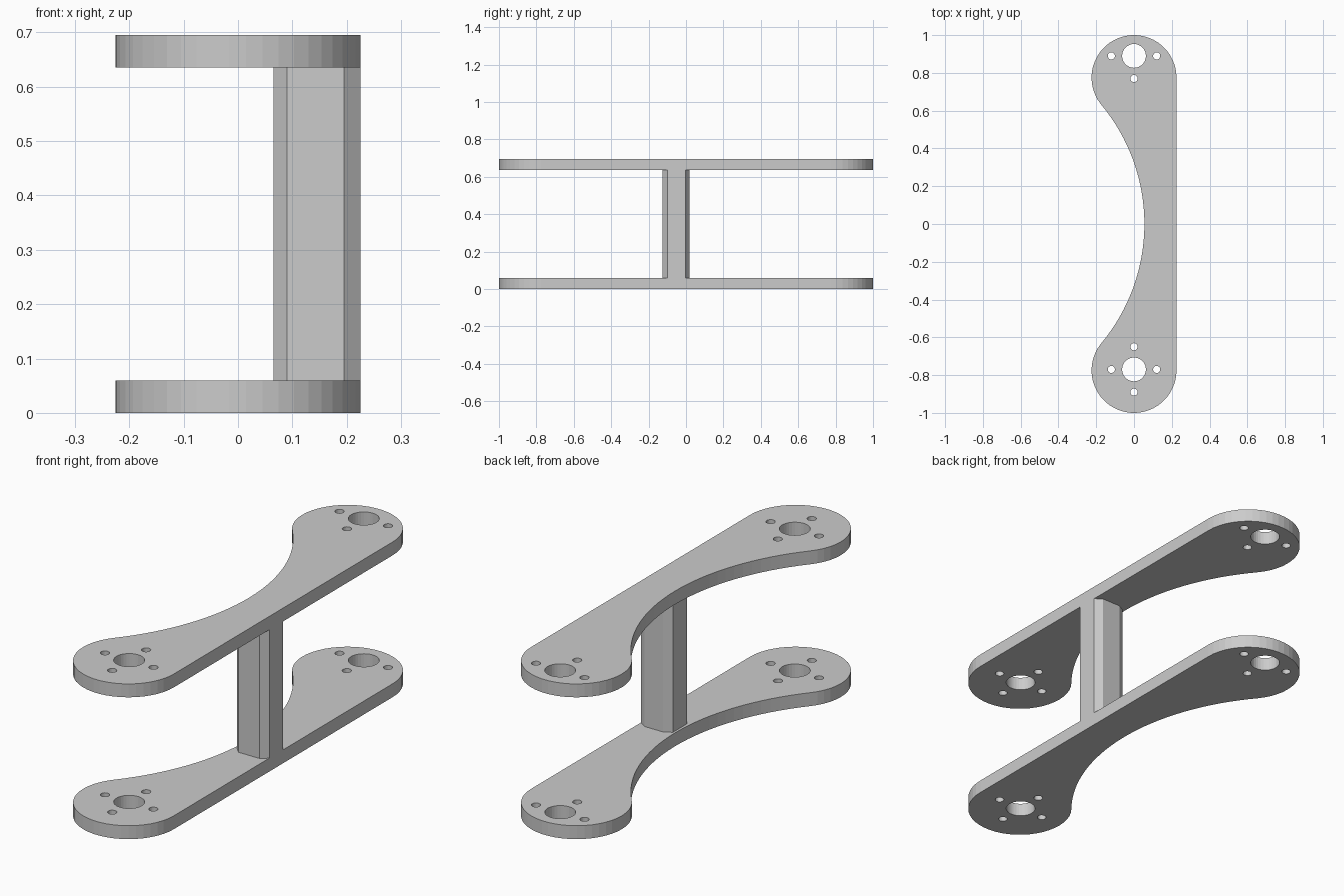
import bpy, bmesh
from math import sin, cos, pi, atan2, hypot

if "Cube" in bpy.data.objects:
    bpy.data.objects.remove(bpy.data.objects["Cube"])

THICK, HEIGHT = 0.06, 0.695
END_R, END_Y = 0.225, 0.775          # rounded ends
WAIST_X = 0.055                      # innermost point of the concave side


def arc(cx, cy, r, a0, a1, n):
    return [(cx + r * cos(a0 + (a1 - a0) * i / n),
             cy + r * sin(a0 + (a1 - a0) * i / n)) for i in range(n + 1)]


def circle(cx, cy, r, n=32):
    return arc(cx, cy, r, 0, 2 * pi, n)[:-1]


def prism(name, loops, z0, z1):
    """Extrude closed outlines (first outer, rest holes) between two heights."""
    curve = bpy.data.curves.new(name, 'CURVE')
    curve.dimensions = '2D'
    curve.fill_mode = 'BOTH'
    curve.extrude = (z1 - z0) / 2
    for pts in loops:
        s = curve.splines.new('POLY')
        s.points.add(len(pts) - 1)
        for p, (x, y) in zip(s.points, pts):
            p.co = (x, y, 0, 1)
        s.use_cyclic_u = True
    tmp = bpy.data.objects.new(name + "_outline", curve)
    bpy.context.collection.objects.link(tmp)
    dg = bpy.context.evaluated_depsgraph_get()
    mesh = bpy.data.meshes.new_from_object(tmp.evaluated_get(dg))
    bpy.data.objects.remove(tmp)
    bm = bmesh.new()
    bm.from_mesh(mesh)
    bmesh.ops.remove_doubles(bm, verts=bm.verts, dist=1e-5)
    bmesh.ops.translate(bm, verts=bm.verts, vec=(0, 0, (z0 + z1) / 2))
    bmesh.ops.recalc_face_normals(bm, faces=bm.faces)
    for f in bm.faces:
        f.smooth = False
    bm.to_mesh(mesh)
    bm.free()
    mesh.name = name
    obj = bpy.data.objects.new(name, mesh)
    bpy.context.collection.objects.link(obj)
    return obj


# Plate outline: straight right side, round ends, concave arc tangent to both ends
R = (WAIST_X ** 2 + END_Y ** 2 - END_R ** 2) / (2 * (END_R + WAIST_X))
cx = WAIST_X - R
t = atan2(END_Y, -cx)
outline = (arc(0, END_Y, END_R, 0, pi + t, 28)
           + arc(cx, 0, R, t, -t, 32)[1:-1]
           + arc(0, -END_Y, END_R, pi - t, 2 * pi, 28))

# Bearing holes with surrounding screw holes
holes = []
for hy, spots in ((0.89, ((-1, 0), (1, 0), (0, -1))),
                  (-0.77, ((-1, 0), (1, 0), (0, -1), (0, 1)))):
    holes.append(circle(0, hy, 0.063))
    holes += [circle(0.12 * dx, hy + 0.12 * dy, 0.019, 20) for dx, dy in spots]

prism("bottom_plate", [outline] + holes, 0, THICK)
prism("top_plate", [outline] + holes, HEIGHT - THICK, HEIGHT)

# Chamfered post joining the plates, flush with the straight side
post = [(0.065, -0.1), (0.09, -0.125), (0.195, -0.125), (0.225, -0.1),
        (0.225, -0.003), (0.192, 0.02), (0.1, 0.02), (0.065, 0.0)]
prism("post", [post], THICK, HEIGHT - THICK)
